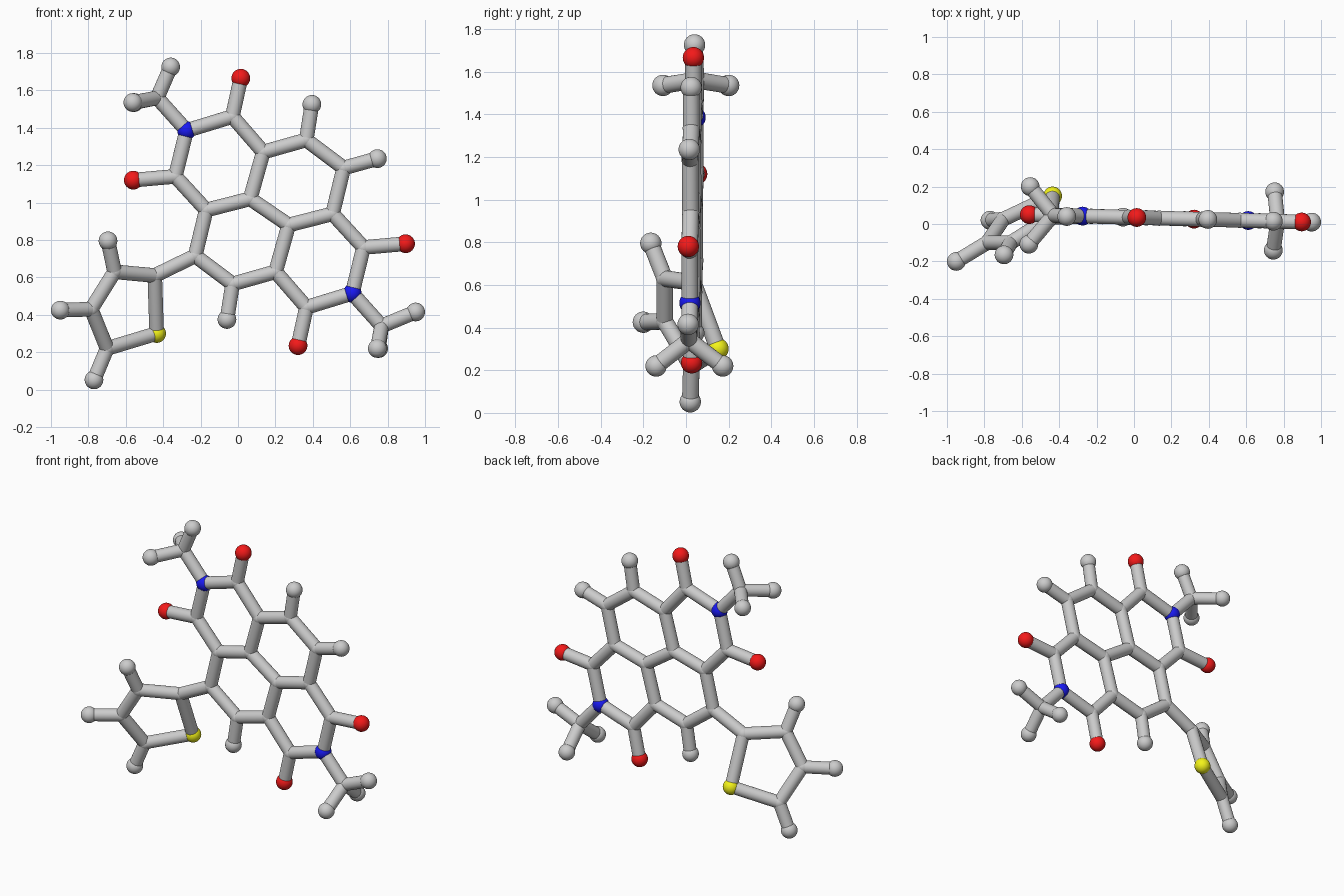
import bpy, bmesh
from mathutils import Vector, Matrix

if "Cube" in bpy.data.objects:
    bpy.data.objects.remove(bpy.data.objects["Cube"])

BALL, ROD = 0.05, 0.039
CX, CZ = 0.168, 0.95            # two-fold centre of the fused ring core


def plane(x, z):
    """Point on the slightly turned plane of the flat core."""
    return Vector((x, 0.035 - 0.027 * x, z))


# Half of the flat core; the other half is a half-turn copy
half = {
    "N": (-0.275, 1.385), "Ctop": (-0.03, 1.46), "Otop": (0.015, 1.665),
    "Cleft": (-0.335, 1.14), "Oleft": (-0.56, 1.12), "Ca": (0.135, 1.27),
    "Cb": (0.065, 1.02), "Cc": (-0.17, 0.96), "Cd": (0.365, 1.335),
    "Hd": (0.395, 1.525), "Ce": (0.565, 1.185), "Cm": (-0.432, 1.56),
}
half_bonds = ["N Ctop", "Ctop Otop", "N Cleft", "Cleft Oleft", "Ctop Ca", "Ca Cb",
              "Cb Cc", "Cc Cleft", "Ca Cd", "Cd Hd", "Cd Ce", "N Cm"]
atoms, bonds = {}, []
for k, (x, z) in half.items():
    atoms[k + "1"] = plane(x, z)
    atoms[k + "2"] = plane(2 * CX - x, 2 * CZ - z)
for b in half_bonds:
    p, q = b.split()
    bonds += [(p + "1", q + "1"), (p + "2", q + "2")]
bonds += [("Cb1", "Cb2"), ("Ce1", "Cc2"), ("Ce2", "Cc1")]

# Remaining atoms: edge hydrogen, methyl hydrogens, five-sided sulphur ring
extra = {
    "He1": (0.745, 0.015, 1.235),
    "Hm1a": (-0.36, 0.04, 1.725), "Hm1b": (-0.555, 0.2, 1.535), "Hm1c": (-0.562, -0.108, 1.535),
    "Hm2a": (0.95, 0.01, 0.415), "Hm2b": (0.752, 0.172, 0.22), "Hm2c": (0.745, -0.14, 0.22),
    "Ct2": (-0.445, 0.035, 0.61), "S": (-0.435, 0.15, 0.3), "Ct5": (-0.7, 0.025, 0.22),
    "Ct4": (-0.785, -0.1, 0.43), "Ct3": (-0.66, -0.1, 0.63),
    "Ht3": (-0.695, -0.165, 0.795), "Ht4": (-0.95, -0.2, 0.425), "Ht5": (-0.77, 0.02, 0.052),
}
atoms.update({k: Vector(v) for k, v in extra.items()})
bonds += [("Ce1", "He1"), ("Ce2", "Ct2"), ("Ct2", "S"), ("S", "Ct5"), ("Ct5", "Ct4"),
          ("Ct4", "Ct3"), ("Ct3", "Ct2"), ("Ct3", "Ht3"), ("Ct4", "Ht4"), ("Ct5", "Ht5")]
bonds += [("Cm" + m, "Hm" + m + h) for m in "12" for h in "abc"]


def finish(name, bm, color=None):
    me = bpy.data.meshes.new(name)
    bm.to_mesh(me)
    bm.free()
    ob = bpy.data.objects.new(name, me)
    bpy.context.collection.objects.link(ob)
    if color:
        mat = bpy.data.materials.new(name + "_color")
        mat.diffuse_color = color
        mat.use_nodes = True
        mat.node_tree.nodes["Principled BSDF"].inputs["Base Color"].default_value = mat.diffuse_color
        me.materials.append(mat)
    bpy.ops.object.select_all(action='DESELECT')
    ob.select_set(True)
    bpy.context.view_layer.objects.active = ob
    bpy.ops.object.shade_smooth_by_angle()


# Atom balls, one object per element
for name, letter, radius, color in [
        ("carbon_joints", "C", 0.041, None),
        ("hydrogen_balls", "H", BALL, None),
        ("oxygen_balls", "O", BALL, (0.9, 0.01, 0.01, 1)),
        ("nitrogen_balls", "N", BALL, (0.01, 0.01, 0.9, 1)),
        ("sulphur_ball", "S", BALL, (0.9, 0.9, 0.01, 1))]:
    bm = bmesh.new()
    for k, p in atoms.items():
        if k[0] == letter:
            bmesh.ops.create_uvsphere(bm, u_segments=32, v_segments=16, radius=radius,
                                      matrix=Matrix.Translation(p))
    finish(name, bm, color)

# Bond rods
bm = bmesh.new()
for a, b in bonds:
    p, q = atoms[a], atoms[b]
    d = q - p
    m = Matrix.Translation((p + q) / 2) @ d.to_track_quat('Z', 'Y').to_matrix().to_4x4()
    bmesh.ops.create_cone(bm, cap_ends=True, segments=24, radius1=ROD, radius2=ROD,
                          depth=d.length, matrix=m)
finish("bond_rods", bm)
